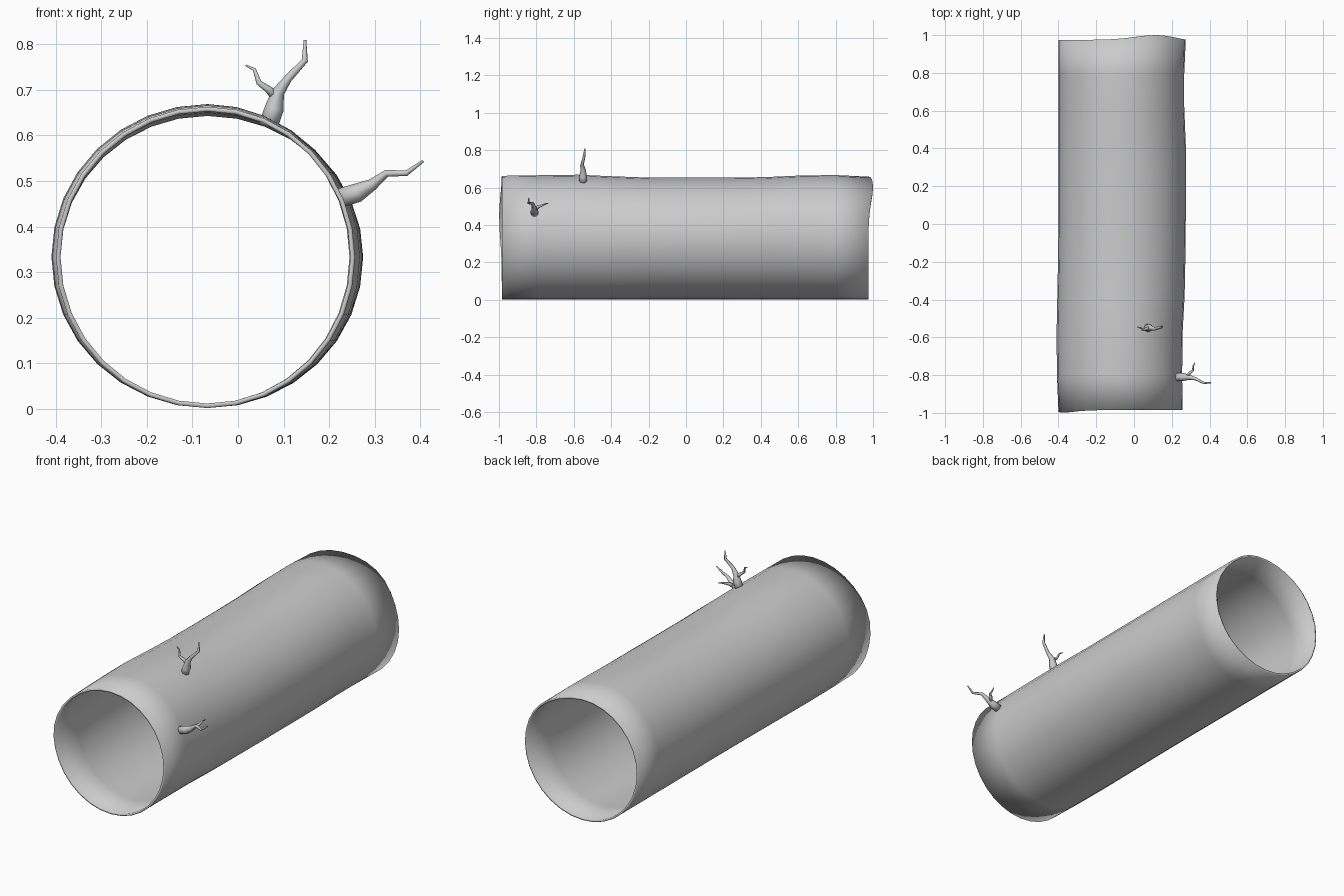
import bpy, bmesh, math
from mathutils import Vector

cube = bpy.data.objects.get("Cube")
if cube:
    bpy.data.objects.remove(cube, do_unlink=True)

grey = bpy.data.materials.new("plain grey")
grey.use_nodes = True
colour = (0.6, 0.6, 0.6, 1)
grey.diffuse_color = colour
grey.node_tree.nodes["Principled BSDF"].inputs["Base Color"].default_value = colour


def finish(bm, name):
    """Turn a bmesh into a smooth grey object."""
    bmesh.ops.recalc_face_normals(bm, faces=bm.faces)
    mesh = bpy.data.meshes.new(name)
    bm.to_mesh(mesh)
    bm.free()
    mesh.materials.append(grey)
    for p in mesh.polygons:
        p.use_smooth = True
    obj = bpy.data.objects.new(name, mesh)
    bpy.context.collection.objects.link(obj)
    return obj


def bridge(bm, a, b):
    n = len(a)
    for i in range(n):
        bm.faces.new((a[i], a[(i + 1) % n], b[(i + 1) % n], b[i]))


# Hollow log: slightly uneven rings (y, left edge, right edge, top)
SIDES, WALL = 32, 0.01
rings = [(-0.985, -0.40, 0.257, 0.665), (-0.8, -0.408, 0.255, 0.668),
         (-0.58, -0.41, 0.257, 0.671), (-0.38, -0.406, 0.268, 0.662),
         (-0.18, -0.402, 0.272, 0.655), (0.02, -0.40, 0.274, 0.655),
         (0.22, -0.40, 0.275, 0.655), (0.42, -0.40, 0.274, 0.658),
         (0.62, -0.40, 0.266, 0.667), (0.8, -0.40, 0.266, 0.669),
         (0.975, -0.40, 0.274, 0.66)]


def bump(angle, centre, width):
    d = math.remainder(angle - centre, math.tau)
    return math.exp(-(d / width) ** 2)


def log_ring(bm, ring, inset):
    y, left, right, top = ring
    verts = []
    for i in range(SIDES):
        a = math.tau * i / SIDES
        c, s = math.cos(a), math.sin(a)
        reach = (right + 0.067 if c > 0 else -0.067 - left) - inset
        rise = (top - 0.335 if s > 0 else 0.332) - inset
        yy = y
        if y == rings[0][0]:
            yy -= 0.014 * bump(a, 2.8, 0.5)
        elif y == rings[-1][0]:
            yy += 0.025 * bump(a, 1.0, 0.5)
        verts.append(bm.verts.new((-0.067 + c * reach, yy, 0.333 + s * rise)))
    return verts


bm = bmesh.new()
loops = [log_ring(bm, r, 0) for r in rings]
loops += [log_ring(bm, r, WALL) for r in reversed(rings)]
for k, loop in enumerate(loops):
    bridge(bm, loop, loops[(k + 1) % len(loops)])
finish(bm, "hollow_log")


# Twigs: tapered tubes along (x, y, z, radius) paths
def tube(bm, path, sides=8):
    pts = [Vector(p[:3]) for p in path]
    previous = None
    for i, p in enumerate(pts):
        along = (pts[min(i + 1, len(pts) - 1)] - pts[max(i - 1, 0)]).normalized()
        u = along.cross(Vector((0, 1, 0))).normalized()
        v = along.cross(u)
        loop = []
        for k in range(sides):
            a = math.tau * k / sides
            loop.append(bm.verts.new(p + path[i][3] * (u * math.cos(a) + v * math.sin(a))))
        if previous:
            bridge(bm, previous, loop)
        else:
            bm.faces.new(loop)
        previous = loop
    bm.faces.new(previous)


def twig(name, *paths):
    bm = bmesh.new()
    for path in paths:
        tube(bm, path)
    finish(bm, name)


twig("upper_twig",
     [(0.066, -0.55, 0.62, 0.021), (0.08, -0.55, 0.66, 0.021),
      (0.088, -0.55, 0.695, 0.014), (0.11, -0.555, 0.725, 0.009),
      (0.147, -0.545, 0.765, 0.007), (0.147, -0.54, 0.81, 0.003)],
     [(0.083, -0.55, 0.685, 0.011), (0.066, -0.555, 0.702, 0.008),
      (0.046, -0.56, 0.716, 0.006), (0.036, -0.55, 0.745, 0.004),
      (0.017, -0.545, 0.754, 0.002)])
twig("lower_twig",
     [(0.225, -0.81, 0.463, 0.021), (0.262, -0.81, 0.474, 0.021),
      (0.295, -0.812, 0.492, 0.013), (0.327, -0.82, 0.517, 0.008),
      (0.37, -0.842, 0.517, 0.006), (0.407, -0.84, 0.544, 0.003)],
     [(0.284, -0.805, 0.486, 0.011), (0.295, -0.788, 0.498, 0.008),
      (0.312, -0.775, 0.503, 0.006), (0.314, -0.752, 0.513, 0.004),
      (0.322, -0.735, 0.517, 0.002)])
